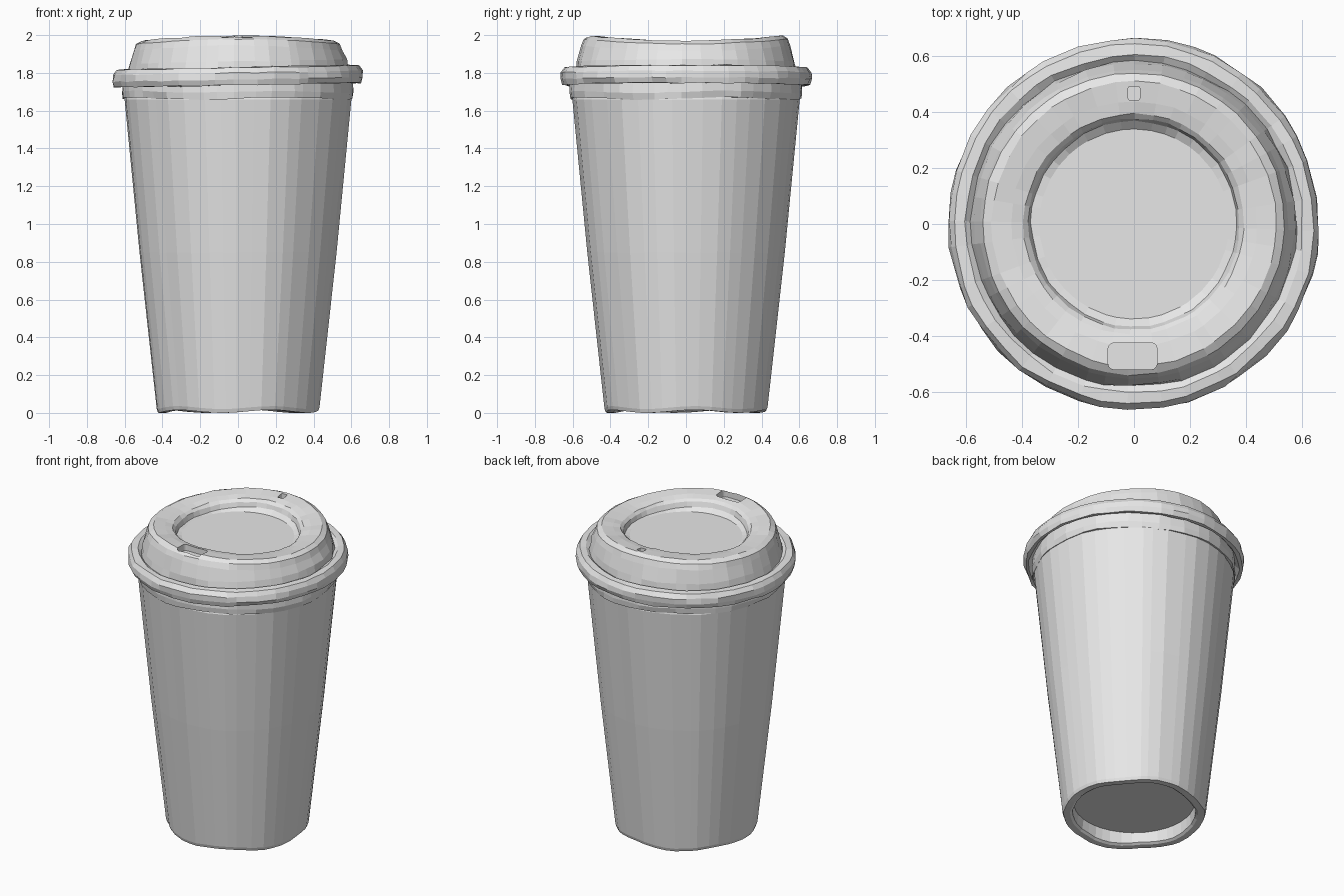
import bpy
import bmesh
import random
from math import cos, sin, pi
from mathutils import Matrix

random.seed(4)
SIDES = 40

old = bpy.data.objects.get("Cube")
if old:
    bpy.data.objects.remove(old, do_unlink=True)

# One plain grey for the whole cup
grey = bpy.data.materials.new("plain grey")
grey.use_nodes = True
colour = (0.8, 0.8, 0.8, 1)
grey.diffuse_color = colour
grey.node_tree.nodes["Principled BSDF"].inputs["Base Color"].default_value = colour


def finish(name, bm):
    bmesh.ops.recalc_face_normals(bm, faces=bm.faces)
    mesh = bpy.data.meshes.new(name)
    bm.to_mesh(mesh)
    bm.free()
    mesh.materials.append(grey)
    obj = bpy.data.objects.new(name, mesh)
    bpy.context.collection.objects.link(obj)
    return obj


def lathe(name, profile, angles, warp):
    """Spin a (radius, height) profile; warp bends each point by hand-made unevenness."""
    bm = bmesh.new()
    rings = []
    for i, (r, z) in enumerate(profile):
        capped = i in (0, len(profile) - 1)
        ring = []
        for k, a in enumerate(angles):
            rr, zz = (r, z) if capped else warp(k, a, r, z)
            ring.append(bm.verts.new((rr * cos(a), rr * sin(a), zz)))
        rings.append(ring)
    for low, high in zip(rings, rings[1:]):
        for k in range(SIDES):
            n = (k + 1) % SIDES
            bm.faces.new((low[k], low[n], high[n], high[k]))
    bm.faces.new(rings[0][::-1])
    bm.faces.new(rings[-1])
    return finish(name, bm)


def uneven_angles():
    return [(k + random.uniform(-0.25, 0.25)) * 2 * pi / SIDES for k in range(SIDES)]


# Tapered cup wall with a recessed base
streaks = [random.uniform(-0.004, 0.004) for _ in range(SIDES)]


def cup_warp(k, a, r, z):
    if z < 0.05:
        z += 0.008 + 0.008 * sin(5 * a + 1)
    return r + streaks[k], z


cup_profile = [(0.365, 0.09), (0.37, 0.01), (0.385, 0.0), (0.425, 0.0),
               (0.432, 0.02), (0.523, 0.85), (0.602, 1.66), (0.59, 1.70)]
lathe("cup_body", cup_profile, uneven_angles(), cup_warp)


# Lid: skirt, rolled ring, raised wall, crest and sunken centre
def lid_warp(k, a, r, z):
    jitter = random.uniform(-0.005, 0.005)
    lift = random.uniform(-0.003, 0.003)
    if z > 1.9:
        lift -= 0.028 * cos(a) ** 2
        jitter *= 0.6
    elif z > 1.7:
        lift += 0.012 * cos(a)
    else:
        lift += 0.006 * sin(4 * a)
    return r + jitter, z + lift


lid_profile = [(0.57, 1.67), (0.608, 1.665), (0.615, 1.70), (0.612, 1.76),
               (0.635, 1.735), (0.655, 1.735), (0.665, 1.765), (0.662, 1.80),
               (0.645, 1.828), (0.605, 1.83), (0.583, 1.815), (0.575, 1.86),
               (0.553, 1.945), (0.54, 1.98), (0.51, 1.997), (0.44, 1.99),
               (0.395, 1.982), (0.378, 1.965), (0.368, 1.935), (0.34, 1.91)]
lid = lathe("lid", lid_profile, uneven_angles(), lid_warp)


# Pockets sunk into the crest: drinking hole and vent
def pocket(name, centre, size, corner):
    bm = bmesh.new()
    bmesh.ops.create_cube(bm, size=1)
    bmesh.ops.transform(bm, matrix=Matrix.Translation(centre) @ Matrix.Diagonal((*size, 1)),
                        verts=bm.verts)
    upright = [e for e in bm.edges
               if abs(e.verts[0].co.z - e.verts[1].co.z) > size[2] / 2]
    bmesh.ops.bevel(bm, geom=upright, offset=corner, segments=3, profile=0.5,
                    affect='EDGES')
    cutter = finish(name, bm)
    cutter.hide_render = True
    bpy.context.view_layer.objects.active = lid
    mod = lid.modifiers.new(name, 'BOOLEAN')
    mod.operation = 'DIFFERENCE'
    mod.solver = 'EXACT'
    mod.object = cutter
    bpy.ops.object.modifier_apply(modifier=mod.name)
    bpy.data.objects.remove(cutter, do_unlink=True)


pocket("drinking_hole_cutter", (-0.005, -0.473, 2.0), (0.175, 0.095, 0.10), 0.02)
pocket("vent_cutter", (0.0, 0.468, 2.0), (0.042, 0.05, 0.16), 0.008)
